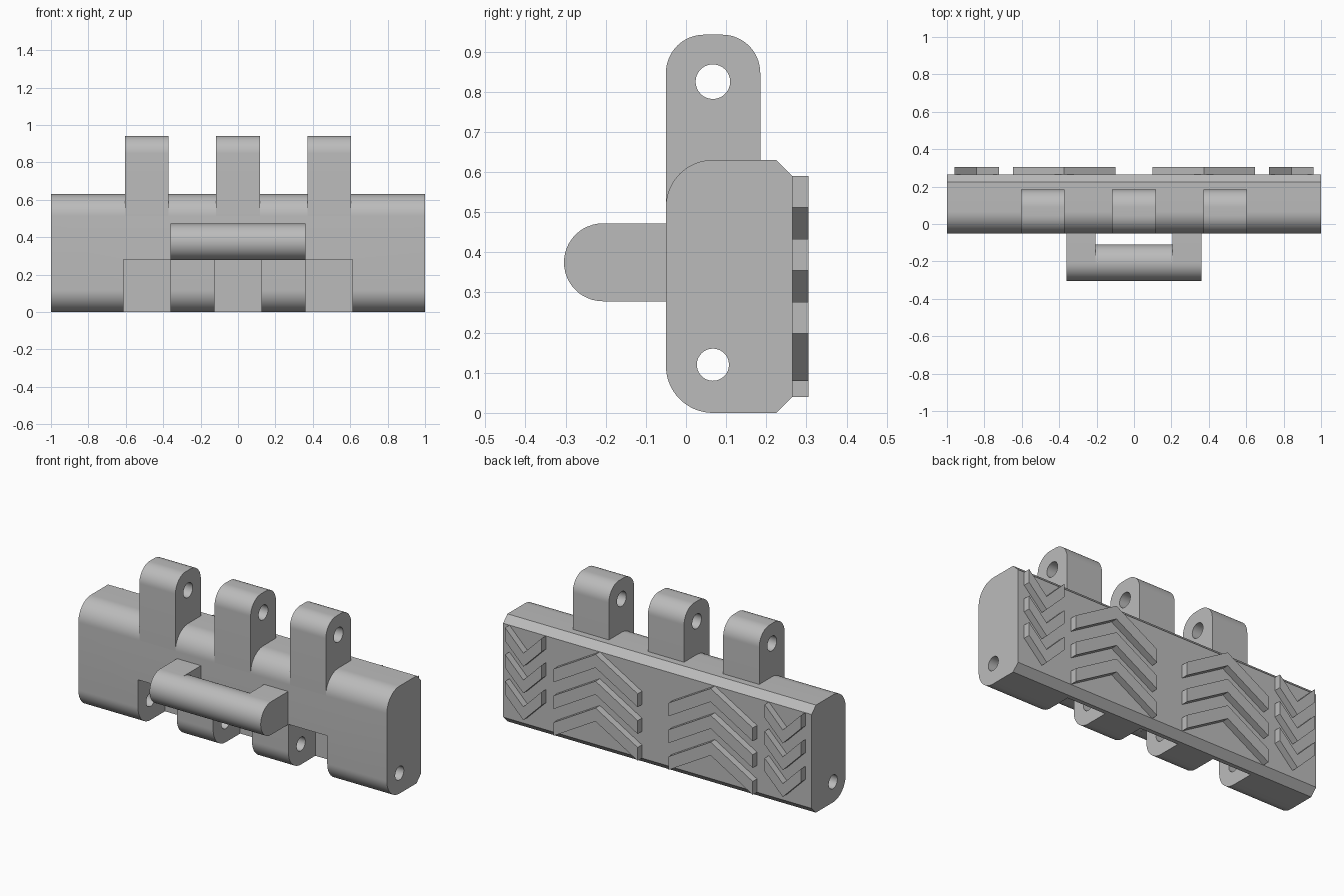
import bpy, bmesh, math
from mathutils import Vector

cube = bpy.data.objects.get("Cube")
if cube:
    bpy.data.objects.remove(cube, do_unlink=True)

# Single plain grey material
grey = bpy.data.materials.new("plain grey")
grey.use_nodes = True
colour = (0.5, 0.5, 0.5, 1)
grey.diffuse_color = colour
grey.node_tree.nodes["Principled BSDF"].inputs["Base Color"].default_value = colour


def arc(cy, cz, r, start, end, steps=16):
    """Points of an arc, angles in degrees."""
    angles = [math.radians(start + (end - start) * i / steps) for i in range(steps + 1)]
    return [(cy + r * math.cos(a), cz + r * math.sin(a)) for a in angles]


def circle(cy, cz, r):
    return arc(cy, cz, r, 0, 360, 48)[:-1]


def prism(name, profile, lo, hi, axis="x"):
    """Extrude a (y, z) profile along x, or an (x, z) profile along y."""
    bm = bmesh.new()
    place = (lambda a, b: (lo, a, b)) if axis == "x" else (lambda a, b: (a, lo, b))
    face = bm.faces.new([bm.verts.new(place(a, b)) for a, b in profile])
    out = bmesh.ops.extrude_face_region(bm, geom=[face])
    shift = Vector((hi - lo, 0, 0)) if axis == "x" else Vector((0, hi - lo, 0))
    moved = [g for g in out["geom"] if isinstance(g, bmesh.types.BMVert)]
    bmesh.ops.translate(bm, verts=moved, vec=shift)
    bmesh.ops.recalc_face_normals(bm, faces=bm.faces)
    mesh = bpy.data.meshes.new(name)
    bm.to_mesh(mesh)
    bm.free()
    mesh.materials.append(grey)
    ob = bpy.data.objects.new(name, mesh)
    bpy.context.collection.objects.link(ob)
    return ob


def activate(ob):
    bpy.ops.object.select_all(action="DESELECT")
    ob.select_set(True)
    bpy.context.view_layer.objects.active = ob


def cut(ob, cutter):
    cutter.hide_render = True
    mod = ob.modifiers.new("cut", "BOOLEAN")
    mod.operation = "DIFFERENCE"
    mod.solver = "EXACT"
    mod.object = cutter
    activate(ob)
    bpy.ops.object.modifier_apply(modifier=mod.name)
    bpy.data.objects.remove(cutter, do_unlink=True)


def smooth(ob):
    activate(ob)
    bpy.ops.object.shade_smooth_by_angle(angle=math.radians(30))


FRONT, BACK, PIN_Y = -0.05, 0.265, 0.067
R = PIN_Y - FRONT
HINGES = (("right", -0.4875), ("middle", 0), ("left", 0.4875))

# Body: rounded front edges, chamfered back edges
outline = (arc(PIN_Y, 0.63 - R, R, 90, 180) + arc(PIN_Y, R, R, 180, 270)
           + [(0.225, 0), (BACK, 0.04), (BACK, 0.59), (0.225, 0.63)])
body = prism("body", outline, -1, 1)

# Slots that receive the neighbouring lugs, and the long pin hole
for side, x in HINGES:
    slot = [(-0.2, -0.1), (0.2, -0.1), (0.2, 0.28), (-0.2, 0.28)]
    cut(body, prism("slot_cutter", slot, x - 0.126, x + 0.126))
cut(body, prism("pin_cutter", circle(PIN_Y, 0.12, 0.04), -1.2, 1.2))
smooth(body)

# Upper lugs with pin holes
for side, x in HINGES:
    shape = (arc(0.09, 0.847, 0.095, 0, 90) + arc(0.045, 0.847, 0.095, 90, 180)
             + [(FRONT, 0.63 - R), (0.185, 0.63 - R)])
    lug = prism(side + "_lug", shape, x - 0.117, x + 0.117)
    cut(lug, prism("lug_cutter", circle(PIN_Y, 0.825, 0.043), x - 0.3, x + 0.3))
    smooth(lug)

# Front handle: round bar between two round-ended arms
BAR_Y, BAR_Z, BAR_R = -0.207, 0.375, 0.097
smooth(prism("handle_bar", circle(BAR_Y, BAR_Z, BAR_R), -0.205, 0.205))
arm = arc(BAR_Y, BAR_Z, BAR_R, 90, 270, 24) + [(0, BAR_Z - BAR_R), (0, BAR_Z + BAR_R)]
smooth(prism("right_handle_arm", arm, -0.36, -0.205))
smooth(prism("left_handle_arm", arm, 0.205, 0.36))


# Back tread: wide chevrons point up, narrow outer ones point down
def chevron(name, x, half, end_top, apex_top, thick=0.078):
    top = [(x - half, end_top), (x, apex_top), (x + half, end_top)]
    bottom = [(a, z - thick) for a, z in reversed(top)]
    prism(name, top + bottom, BACK - 0.01, 0.305, "y")


for side, sign in (("right", -1), ("left", 1)):
    for row in range(3):
        top = 0.59 - 0.157 * row
        chevron(f"{side}_wide_tread_{row + 1}", sign * 0.373, 0.273, top - 0.158, top)
        chevron(f"{side}_narrow_tread_{row + 1}", sign * 0.841, 0.118, top, top - 0.118)
